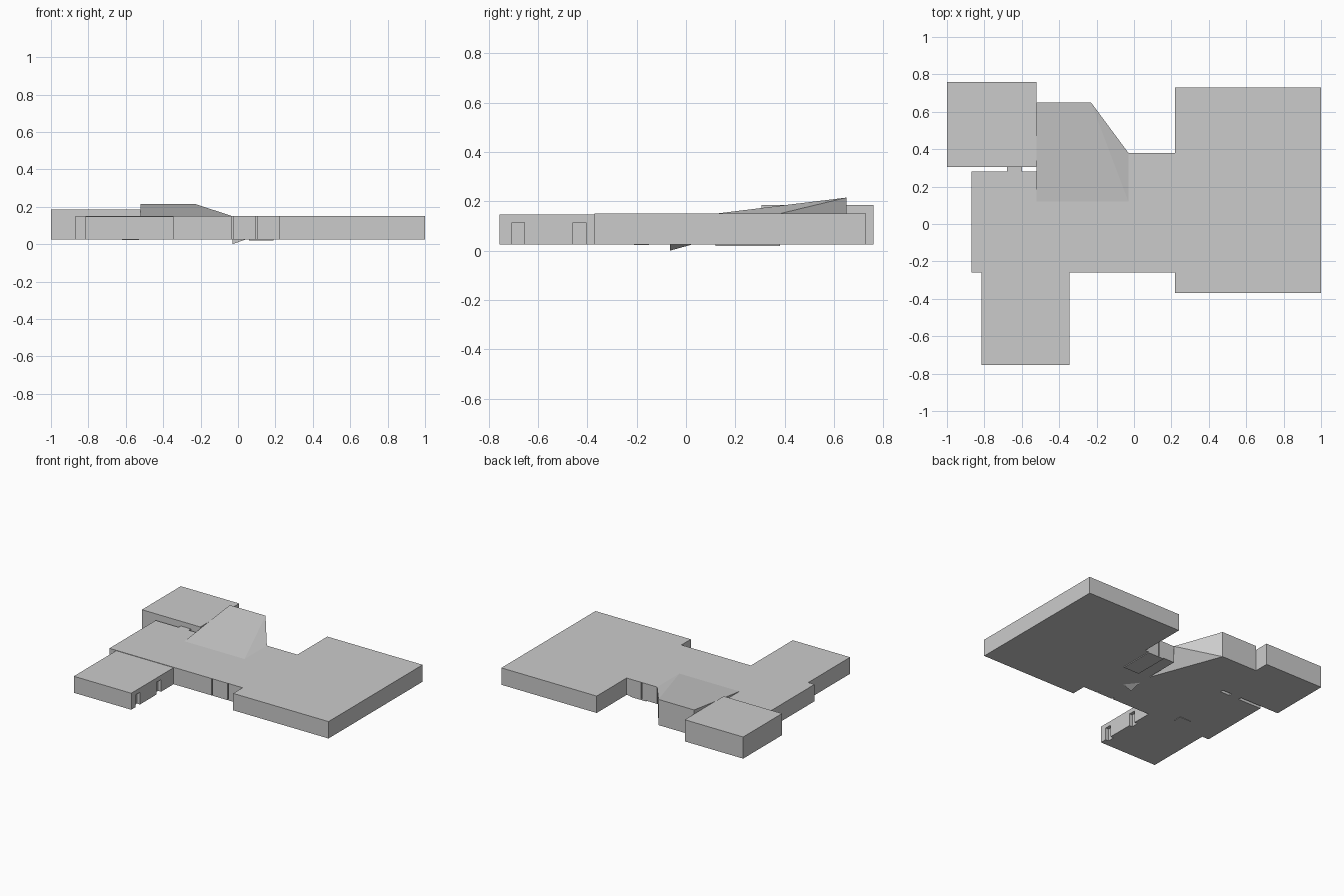
import bpy
import bmesh

if "Cube" in bpy.data.objects:
    bpy.data.objects.remove(bpy.data.objects["Cube"])

FLOOR, ROOF = 0.025, 0.15


def mesh_object(name, verts, faces):
    mesh = bpy.data.meshes.new(name)
    bm = bmesh.new()
    vs = [bm.verts.new(v) for v in verts]
    for f in faces:
        bm.faces.new([vs[i] for i in f])
    bmesh.ops.recalc_face_normals(bm, faces=bm.faces[:])
    bm.to_mesh(mesh)
    bm.free()
    obj = bpy.data.objects.new(name, mesh)
    bpy.context.collection.objects.link(obj)
    return obj


def prism(name, outline, z0=FLOOR, z1=ROOF):
    n = len(outline)
    verts = [(x, y, z) for z in (z0, z1) for x, y in outline]
    faces = [tuple(range(n)), tuple(range(n, 2 * n))]
    faces += [(i, (i + 1) % n, n + (i + 1) % n, n + i) for i in range(n)]
    return mesh_object(name, verts, faces)


def block(name, x0, x1, y0, y1, z0=FLOOR, z1=ROOF):
    return prism(name, [(x0, y0), (x1, y0), (x1, y1), (x0, y1)], z0, z1)


def carve(obj, *box):
    cutter = block("opening_cutter", *box)
    cutter.hide_render = True
    mod = obj.modifiers.new("opening", 'BOOLEAN')
    mod.operation, mod.solver, mod.object = 'DIFFERENCE', 'EXACT', cutter
    bpy.context.view_layer.objects.active = obj
    bpy.ops.object.modifier_apply(modifier=mod.name)
    bpy.data.objects.remove(cutter)


# Large wing and raised back room
block("right_wing", 0.22, 1.0, -0.37, 0.73)
block("back_room", -1.0, -0.522, 0.305, 0.76, FLOOR, 0.185)

# Central hall, wrapping around the sloped room
hall = prism("central_hall", [(-0.87, -0.26), (0.22, -0.26), (0.22, 0.38), (-0.03, 0.38),
                              (-0.03, 0.12), (-0.522, 0.12), (-0.522, 0.28), (-0.87, 0.28)])
# Narrow wall joints front and back
for x, y in ((-0.03, -0.26), (0.1, -0.26), (0.1, 0.38)):
    carve(hall, x - 0.004, x + 0.004, y - 0.02, y + 0.02, 0.0, 0.148)

# Front room with two doorways on its right side
front = block("front_room", -0.815, -0.345, -0.755, -0.26, FLOOR, 0.147)
for y in (-0.68, -0.432):
    carve(front, -0.37, -0.3, y - 0.026, y + 0.026, 0.0, 0.115)

# Sloped room: tilted roof with a corner facet and an overhanging diagonal wall
mesh_object("sloped_room",
            [(-0.522, 0.12, FLOOR), (-0.03, 0.12, FLOOR), (-0.23, 0.65, FLOOR), (-0.522, 0.65, FLOOR),
             (-0.522, 0.12, ROOF), (-0.03, 0.12, ROOF), (-0.23, 0.65, 0.215), (-0.522, 0.65, 0.215),
             (-0.03, 0.38, ROOF)],
            [(0, 1, 2, 3), (4, 5, 6, 7), (5, 8, 6), (0, 4, 5, 1), (3, 7, 6, 2),
             (0, 3, 7, 4), (1, 5, 8), (1, 8, 2), (2, 8, 6)])

# Passage between hall and back room
block("passage", -0.68, -0.60, 0.28, 0.305)

# Floor plates and corner wedge below the hall
block("floor_plate_right", 0.06, 0.19, 0.12, 0.38, 0.019, FLOOR)
block("floor_plate_left", -0.62, -0.53, -0.21, -0.15, 0.022, FLOOR)
mesh_object("floor_wedge",
            [(-0.03, -0.065, 0.0), (-0.03, -0.065, FLOOR), (-0.03, 0.025, FLOOR), (0.04, -0.065, FLOOR)],
            [(0, 1, 2), (0, 1, 3), (0, 2, 3), (1, 2, 3)])
